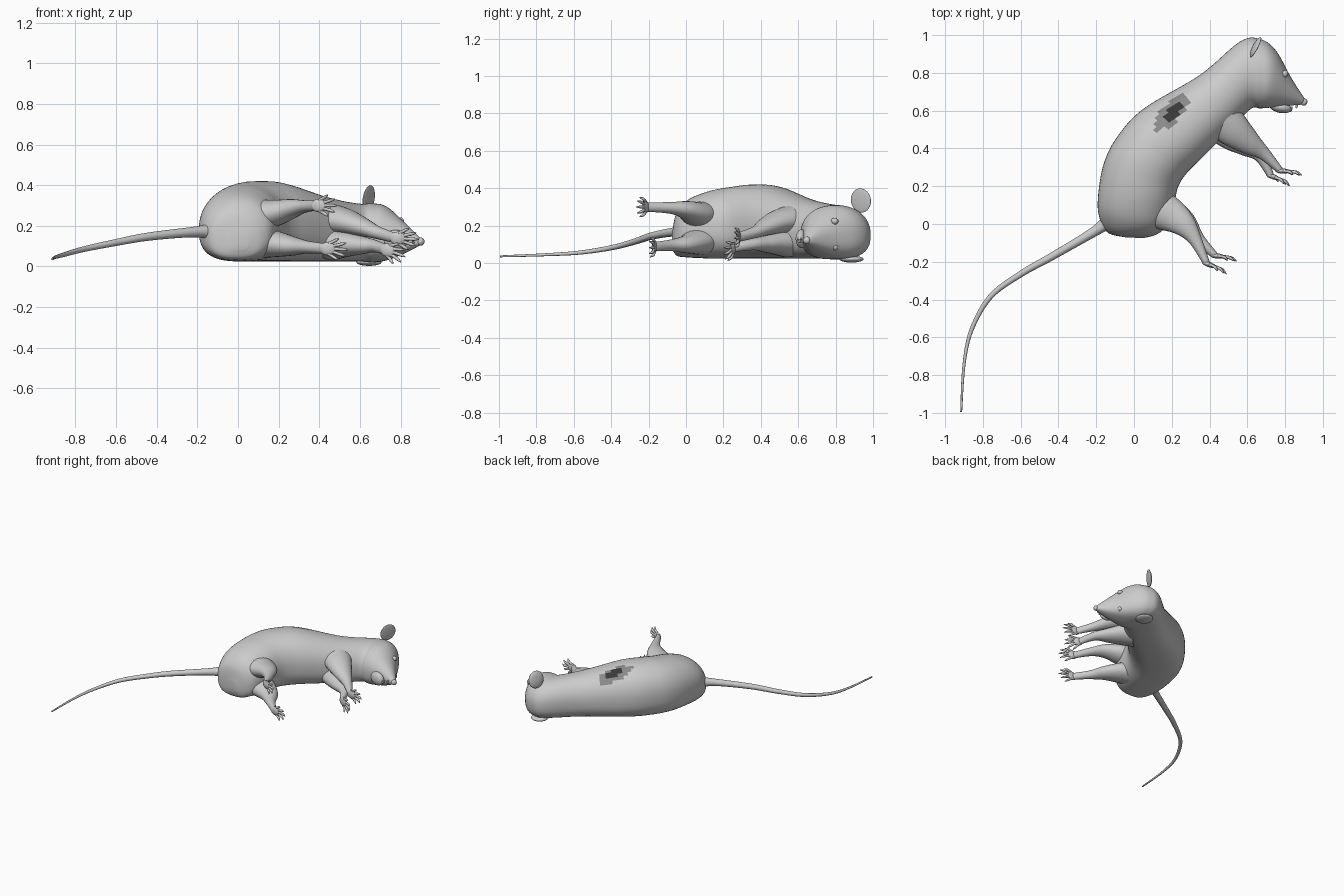
import bpy, bmesh, math
from mathutils import Vector as V, Matrix

if "Cube" in bpy.data.objects:
    bpy.data.objects.remove(bpy.data.objects["Cube"])


def catmull(rows, steps):
    """Smoothly resample rows of numbers."""
    out = []
    n = len(rows)
    for i in range(n - 1):
        p = [rows[max(0, min(n - 1, i + k))] for k in (-1, 0, 1, 2)]
        for s in range(steps):
            t = s / steps
            out.append([0.5 * (2 * b + (c - a) * t + (2 * a - 5 * b + 4 * c - d) * t * t
                               + (3 * b - a - 3 * c + d) * t ** 3) for a, b, c, d in zip(*p)])
    return out + [list(rows[-1])]


def finish(name, bm):
    bmesh.ops.recalc_face_normals(bm, faces=bm.faces)
    me = bpy.data.meshes.new(name)
    bm.to_mesh(me)
    bm.free()
    for f in me.polygons:
        f.use_smooth = True
    ob = bpy.data.objects.new(name, me)
    bpy.context.collection.objects.link(ob)
    return ob


def skin(name, rings):
    """Closed surface through a row of rings."""
    bm = bmesh.new()
    vr = [[bm.verts.new(p) for p in r] for r in rings]
    n = len(vr[0])
    for a, b in zip(vr, vr[1:]):
        for i in range(n):
            bm.faces.new((a[i], a[(i + 1) % n], b[(i + 1) % n], b[i]))
    for r in (vr[0], vr[-1]):
        mid = bm.verts.new(sum((v.co for v in r), V()) / n)
        for i in range(n):
            bm.faces.new((r[i], r[(i + 1) % n], mid))
    return finish(name, bm)


def tube(name, points, radii, steps=6, sides=16):
    """Tube through points with (sideways, upright) radii."""
    rows = catmull([(*p, *r) for p, r in zip(points, radii)], steps)
    rings = []
    for i, r in enumerate(rows):
        a, b = rows[max(0, i - 1)], rows[min(len(rows) - 1, i + 1)]
        t = (V(b[:3]) - V(a[:3])).normalized()
        u = t.cross(V((0, 0, 1))).normalized()
        v = u.cross(t)
        rings.append([V(r[:3]) + u * r[3] * math.cos(w) + v * r[4] * math.sin(w)
                      for w in (math.tau * k / sides for k in range(sides))])
    return skin(name, rings)


def blob(name, loc, size, turn=0, tilt=0, dent=0):
    """Ellipsoid turned about z; dent flattens its +x side."""
    bm = bmesh.new()
    bmesh.ops.create_uvsphere(bm, u_segments=24, v_segments=16, radius=1)
    for v in bm.verts:
        if v.co.x > 0:
            v.co.x *= 1 - dent
    m = (Matrix.Translation(loc) @ Matrix.Rotation(math.radians(turn), 4, 'Z')
         @ Matrix.Rotation(math.radians(tilt), 4, 'Y') @ Matrix.Diagonal((*size, 1)))
    bmesh.ops.transform(bm, matrix=m, verts=bm.verts)
    return finish(name, bm)


def superpow(x, n):
    return math.copysign(abs(x) ** (2 / n), x)


# Body and head: back x y, belly x y, low z, high z
stations = [
    (-.05, -.07, .05, -.075, .08, .17), (-.14, -.045, .12, -.055, .04, .27),
    (-.185, .04, .17, -.01, .03, .34), (-.19, .15, .21, .10, .025, .385),
    (-.16, .32, .235, .20, .025, .41), (-.09, .46, .28, .27, .025, .42),
    (.05, .61, .36, .35, .025, .41), (.35, .79, .52, .51, .025, .34),
    (.56, .965, .62, .61, .025, .31), (.665, .98, .665, .612, .02, .31),
    (.75, .92, .71, .615, .03, .295), (.835, .77, .805, .625, .065, .215),
    (.903, .665, .89, .632, .105, .14)]
rings = []
for lx, ly, rx, ry, lo, hi in catmull(stations, 8):
    mid, half = V((lx + rx, ly + ry, 0)) / 2, V((lx - rx, ly - ry, 0)) / 2
    zc = lo + .46 * (hi - lo)
    ring = []
    for k in range(48):
        c, s = math.cos(math.tau * k / 48), math.sin(math.tau * k / 48)
        n = 2.15 if s > 0 else 2.7     # the side lain on is flatter
        z = zc + superpow(s, n) * (hi - zc if s > 0 else zc - lo)
        ring.append(mid + half * superpow(c, n) + V((0, 0, z)))
    rings.append(ring)
body = skin("body", rings)

# Dark patch on the back
for name, grey in (("skin", .6), ("patch_edge", .25), ("patch_core", .04)):
    m = bpy.data.materials.new(name)
    m.diffuse_color = (grey, grey, grey, 1)
    m.use_nodes = True
    m.node_tree.nodes["Principled BSDF"].inputs["Base Color"].default_value = m.diffuse_color
    body.data.materials.append(m)
for f in body.data.polygons:
    d = f.center - V((.2, .59, 0))
    r = math.hypot((d.x + d.y) / .18, (d.y - d.x) / .07)
    if f.center.z > .25 and r < 1:
        f.material_index = 2 if r < .55 else 1

# Tail, flaring into the rump
path = catmull([(-.10, .04, .17), (-.21, -.04, .17), (-.44, -.175, .147), (-.60, -.265, .118),
                (-.76, -.385, .085), (-.86, -.56, .057), (-.90, -.745, .045), (-.915, -.995, .036)], 6)
radii = [.026 - .021 * t + .08 * math.exp(-t * 22) for t in (i / (len(path) - 1) for i in range(len(path)))]
tube("tail", path, [(r, r) for r in radii], 1)


def paw(name, palm, aim, spread, length):
    """Flat palm with five fanned, drooping toes."""
    d = aim.normalized()
    wide = V((0, 0, 1))
    wide = (wide - d * wide.dot(d)).normalized()
    nrm = wide.cross(d)
    if nrm.y > 0:
        nrm = -nrm
    bm = bmesh.new()
    bmesh.ops.create_uvsphere(bm, u_segments=16, v_segments=10, radius=1)
    for v in bm.verts:
        v.co = palm + d * v.co.x * .04 + wide * v.co.z * .033 + nrm * v.co.y * .014
    finish(name + "_palm", bm)
    for i in range(5):
        k = (i - 2) / 2
        f = (d + wide * k * spread).normalized() * length * (1 - .28 * k * k)
        base = palm + d * (.022 - .02 * k * k) + wide * k * .024
        pts = [base + f * t + nrm * length * .22 * t ** 4 for t in (0, .4, .7, 1)]
        tube(f"{name}_toe_{i + 1}", pts, [(r, r) for r in (.009, .008, .008, .002)], 3, 8)


# Legs: hip, thigh, knee, ankle, palm share one taper
taper = [(.11, .08), (.092, .064), (.065, .047), (.035, .031), (.018, .025)]
legs = {
    "upper_hind": [(.10, .09, .25), (.19, .05, .265), (.265, -.005, .285), (.325, -.085, .295), (.385, -.21, .30)],
    "lower_hind": [(.10, .09, .12), (.19, .05, .11), (.27, .0, .10), (.34, -.08, .095), (.43, -.168, .088)],
    "upper_front": [(.46, .56, .23), (.53, .495, .22), (.61, .43, .195), (.69, .37, .165), (.775, .281, .139)],
    "lower_front": [(.46, .54, .11), (.53, .475, .11), (.60, .42, .105), (.67, .36, .10), (.724, .255, .084)]}
aims = [(1, -.35, 0), (1, -.1, -.05), (1, -.05, -.05), (1, -.35, -.35)]
for (side, path), aim in zip(legs.items(), aims):
    tube(side + "_leg", path, taper, 8, 24)
    aim = V(aim)
    paw(side + "_paw", V(path[-1]) + aim * .012, aim, .55, .082)

# Ears
blob("upper_ear", (.645, .935, .335), (.017, .06, .065), -27, 8, .6)
blob("lower_ear", (.645, .885, .021), (.062, .065, .018))

# Eyes, nose, lower jaw and teeth
for side, z in (("upper", .224), ("lower", .086)):
    blob(side + "_eye", (.798, .795, z), (.018, .02, .018), -30)
blob("nose", (.9, .645, .122), (.017, .02, .02), -35)
blob("lower_jaw", (.775, .618, .13), (.06, .03, .05), -12)
for z in (.117, .129):
    blob("upper_tooth", (.862, .627, z), (.006, .016, .006), -15)
    blob("lower_tooth", (.832, .608, z), (.006, .016, .006), -15)
